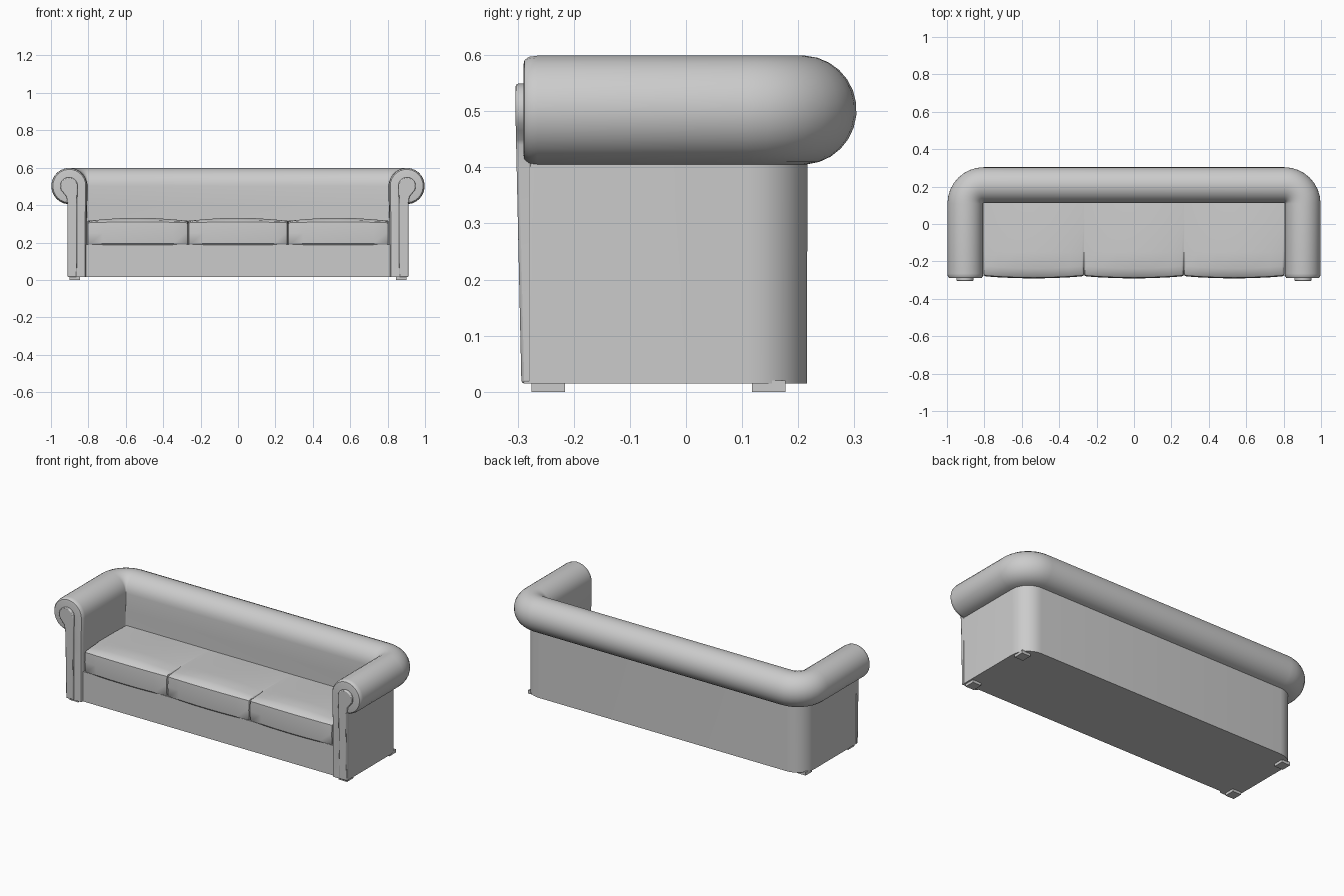
import bpy, bmesh
from math import sin, cos, pi, radians

if "Cube" in bpy.data.objects:
    bpy.data.objects.remove(bpy.data.objects["Cube"])


def finish(name, bm, angle=40, bevel=0):
    bmesh.ops.recalc_face_normals(bm, faces=bm.faces)
    me = bpy.data.meshes.new(name)
    bm.to_mesh(me)
    bm.free()
    ob = bpy.data.objects.new(name, me)
    bpy.context.collection.objects.link(ob)
    if bevel:
        m = ob.modifiers.new("soft_edge", 'BEVEL')
        m.width, m.segments, m.limit_method = bevel, 2, 'ANGLE'
    bpy.ops.object.select_all(action='DESELECT')
    ob.select_set(True)
    bpy.context.view_layer.objects.active = ob
    bpy.ops.object.shade_smooth_by_angle(angle=radians(angle))
    return ob


def loft(name, rings, angle=40, bevel=0):
    """Skin closed rings of equal length and cap both ends."""
    bm = bmesh.new()
    vs = [[bm.verts.new(p) for p in ring] for ring in rings]
    n = len(vs[0])
    for a, b in zip(vs, vs[1:]):
        for i in range(n):
            j = (i + 1) % n
            bm.faces.new((a[i], a[j], b[j], b[i]))
    bm.faces.new(vs[0])
    bm.faces.new(vs[-1])
    return finish(name, bm, angle, bevel)


def box(name, x0, x1, y0, y1, z0, z1):
    return loft(name, [[(x0, y0, z), (x1, y0, z), (x1, y1, z), (x0, y1, z)]
                       for z in (z0, z1)])


# Rolled arms and back: one section swept round a U; r is distance from corner pivot
PX, PY = 0.803, 0.109
RC, ZC, RX, RZ = 0.099, 0.502, 0.096, 0.097


def section(inset=0):
    pts = [(0.107, 0.015), (0.107, 0.2)]
    for k in range(21):
        a = radians(-85 + 265 * k / 20)
        pts.append((RC + (RX - inset) * cos(a), ZC + (RZ - inset) * sin(a)))
    return pts + [(0.005 + inset, 0.4), (0.007 + inset, 0.3), (0.007 + inset, 0.015)]


ends = [(-0.290, 0.018), (-0.288, 0.008), (-0.280, 0.002), (-0.265, 0)]
rings = [[(PX + r, y, z) for r, z in section(i)] for y, i in ends]
for k in range(9):
    a = pi / 2 * k / 8
    rings.append([(PX + r * cos(a), PY + r * sin(a), z) for r, z in section()])
rings += [[(-x, y, z) for x, y, z in ring] for ring in reversed(rings)]
loft("arms_and_back", rings)

# Base under the seat
box("base", -0.85, 0.85, -0.276, 0.15, 0.015, 0.19)

# Keyhole facings on the arm fronts and the feet
for s, side in ((1, "right"), (-1, "left")):
    outline = [(0.862, 0.015), (0.911, 0.015), (0.911, 0.40), (0.917, 0.445)]
    for k in range(13):
        a = radians(-50 + 240 * k / 12)
        outline.append((0.904 + 0.047 * cos(a), 0.502 + 0.047 * sin(a)))
    outline += [(0.861, 0.40)]
    back = [(s * x, -0.275, z) for x, z in outline]
    front = [(s * x, -0.293 - 0.011 * min(1, z / 0.5), z) for x, z in outline]
    loft(side + "_arm_facing", [back, front], 40, 0.005)
    for y0, part in ((-0.275, "front"), (0.118, "back")):
        xa, xb = sorted((s * 0.845, s * 0.9))
        box(f"{side}_{part}_foot", xa, xb, y0, y0 + 0.059, 0, 0.02)

# Three crowned seat cushions, seams pinched only near the front
for i, (x0, x1) in enumerate(((-0.805, -0.267), (-0.267, 0.267), (0.267, 0.805))):
    rings = []
    for u in (-1, -0.985, -0.95, -0.7, -0.35, 0, 0.35, 0.7, 0.95, 0.985, 1):
        x = (x0 + x1) / 2 + u * (x1 - x0) / 2
        c = 1 - u * u
        p = 0.012 if abs(u) == 1 else 0.003 if abs(u) == 0.985 else 0
        f = -0.275 - 0.012 * c + p
        rings.append([(x, 0.13, 0.187), (x, f + 0.006, 0.187), (x, f, 0.194),
                      (x, f - 0.004, 0.25), (x, f, 0.306 + 0.004 * c - p),
                      (x, f + 0.008, 0.312 + 0.006 * c - p),
                      (x, f + 0.05, 0.315 + 0.017 * c - p * 0.8),
                      (x, -0.15, 0.316 + 0.014 * c), (x, 0.0, 0.316 + 0.006 * c),
                      (x, 0.13, 0.312)])
    loft(f"seat_cushion_{i + 1}", rings, 35)
